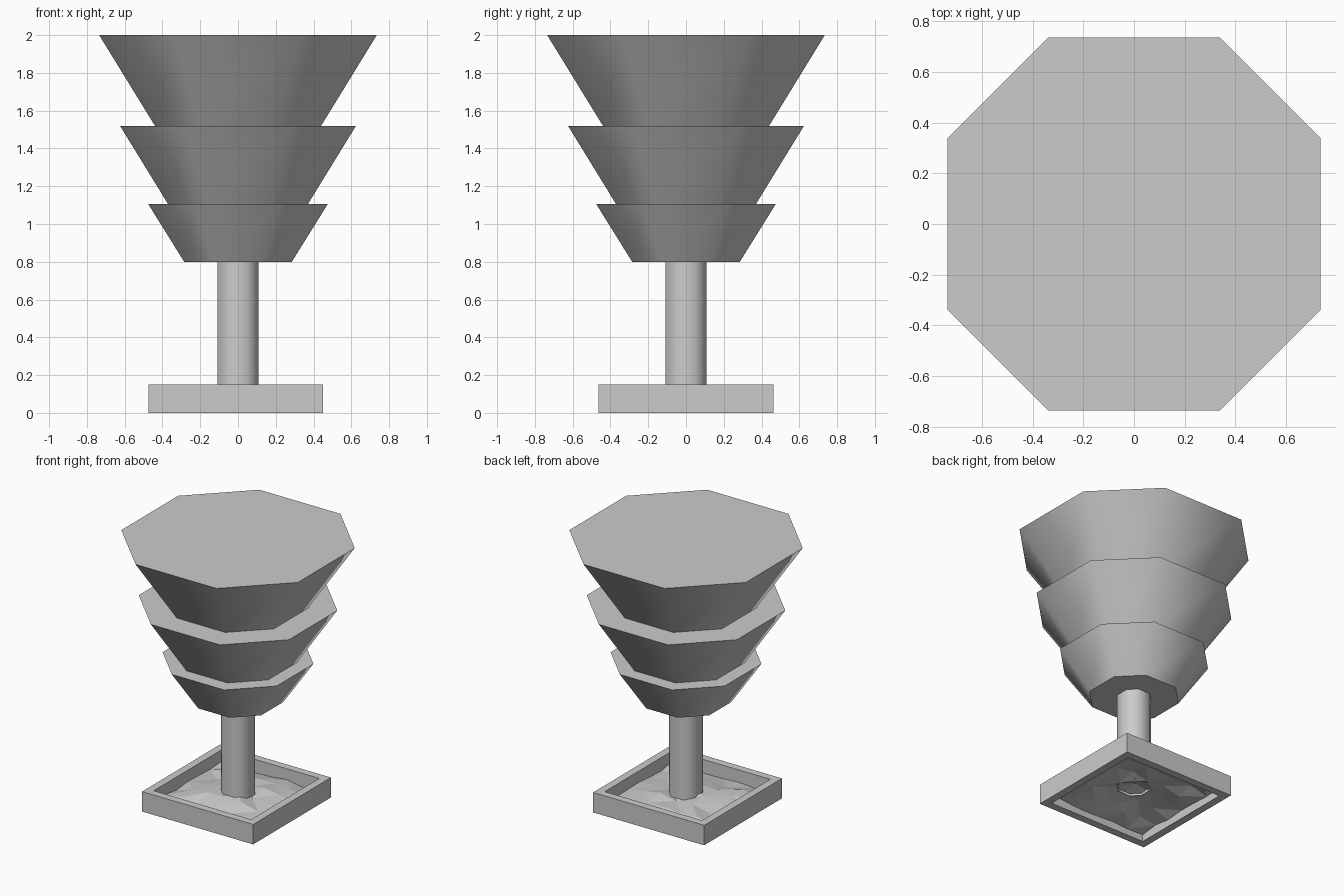
import bpy, bmesh, math, random

if "Cube" in bpy.data.objects:
    bpy.data.objects.remove(bpy.data.objects["Cube"])

random.seed(4)
K = 0.46  # half length of an axis-facing side relative to its distance from centre


def octagon_ring(r, z):
    pts = [(1, -K), (1, K), (K, 1), (-K, 1), (-1, K), (-1, -K), (-K, -1), (K, -1)]
    return [(x * r, y * r, z) for x, y in pts]


def finish(name, bm, smooth=False):
    bmesh.ops.recalc_face_normals(bm, faces=bm.faces)
    mesh = bpy.data.meshes.new(name)
    bm.to_mesh(mesh)
    bm.free()
    ob = bpy.data.objects.new(name, mesh)
    bpy.context.collection.objects.link(ob)
    if smooth:
        bpy.ops.object.select_all(action='DESELECT')
        ob.select_set(True)
        bpy.context.view_layer.objects.active = ob
        bpy.ops.object.shade_smooth_by_angle(angle=math.radians(50))
    return ob


def loft(name, rings, cap_bottom=True, cap_top=True):
    bm = bmesh.new()
    loops = [[bm.verts.new(p) for p in ring] for ring in rings]
    n = len(loops[0])
    for a, b in zip(loops, loops[1:]):
        for i in range(n):
            j = (i + 1) % n
            bm.faces.new((a[i], a[j], b[j], b[i]))
    if cap_bottom:
        bm.faces.new(loops[0][::-1])
    if cap_top:
        bm.faces.new(loops[-1])
    return finish(name, bm, True)


# Foliage: three flaring octagonal tiers, stepped in between
tiers = [(0.285, 0.80), (0.475, 1.105), (0.37, 1.105),
         (0.625, 1.52), (0.44, 1.52), (0.735, 2.0)]
loft("foliage", [octagon_ring(r, z) for r, z in tiers])

# Trunk
loft("trunk", [octagon_ring(0.108, 0.09), octagon_ring(0.108, 0.80)], False, False)

# Square planter frame, open in the middle
CX, OUT, INN, H = -0.0125, 0.4625, 0.405, 0.15
bm = bmesh.new()
profile = [(OUT, 0), (OUT, H), (INN, H), (INN, 0)]
corners = [(1, 1), (-1, 1), (-1, -1), (1, -1)]
loops = [[bm.verts.new((CX + sx * r, sy * r, z)) for r, z in profile] for sx, sy in corners]
for c in range(4):
    a, b = loops[c], loops[(c + 1) % 4]
    for i in range(4):
        j = (i + 1) % 4
        bm.faces.new((a[i], b[i], b[j], a[j]))
finish("planter_frame", bm)

# Bumpy soil sheet, mounded towards the trunk
bm = bmesh.new()
bmesh.ops.create_grid(bm, x_segments=6, y_segments=6, size=INN)
for v in bm.verts:
    d = max(abs(v.co.x), abs(v.co.y)) / INN
    v.co.z = 0.115 - 0.055 * d + random.uniform(-0.015, 0.015)
    v.co.x += CX
bmesh.ops.triangulate(bm, faces=bm.faces)
soil = finish("soil", bm)
